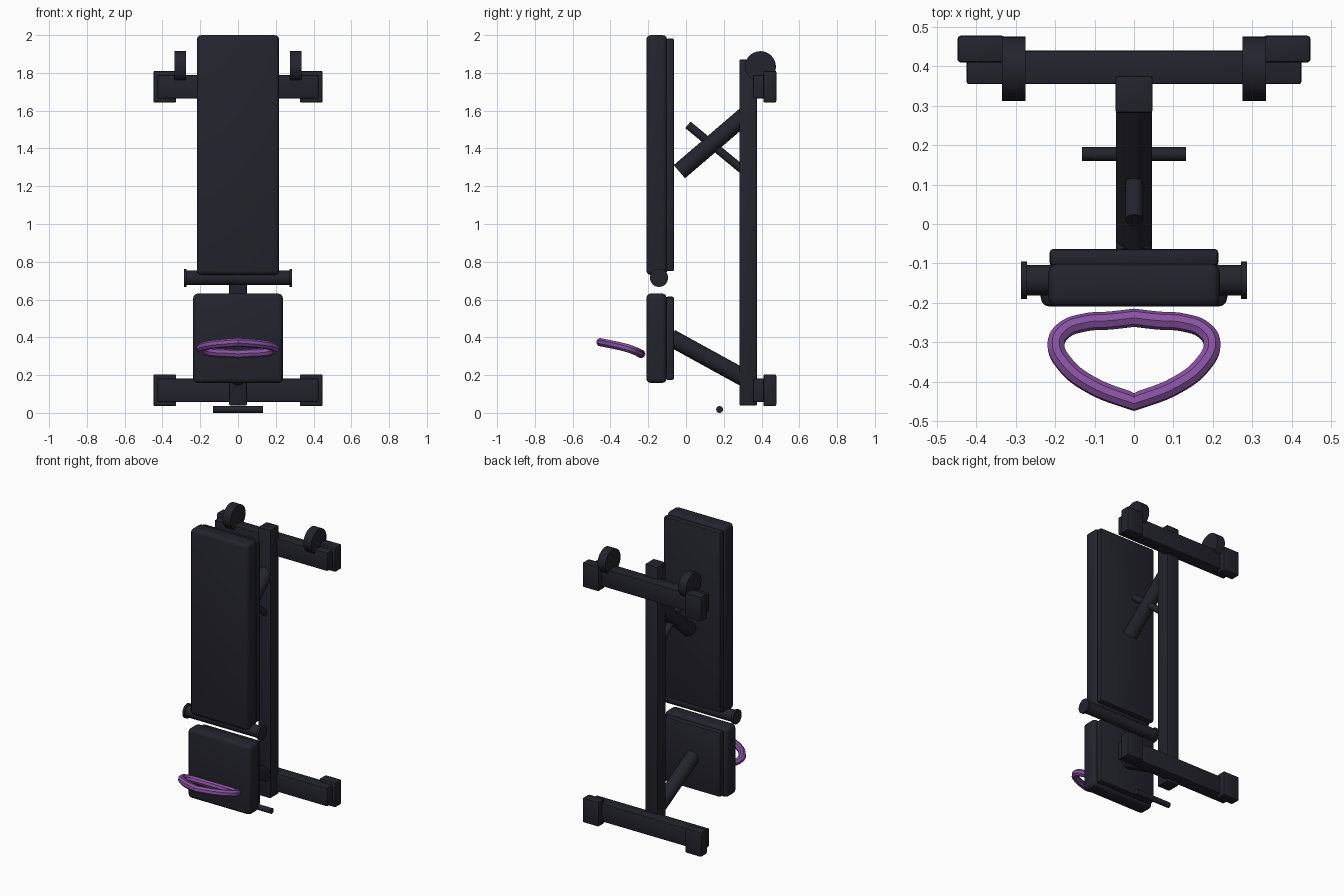
import bpy, bmesh, math
from mathutils import Vector

if "Cube" in bpy.data.objects:
    bpy.data.objects.remove(bpy.data.objects["Cube"], do_unlink=True)


def make_material(name, rgb):
    m = bpy.data.materials.new(name)
    m.use_nodes = True
    m.diffuse_color = (*rgb, 1)
    m.node_tree.nodes["Principled BSDF"].inputs["Base Color"].default_value = (*rgb, 1)
    return m


DARK = make_material("charcoal", (0.017, 0.017, 0.026))
PURPLE = make_material("purple", (0.25, 0.085, 0.36))


def smooth(ob, angle=35):
    bpy.ops.object.select_all(action='DESELECT')
    bpy.context.view_layer.objects.active = ob
    ob.select_set(True)
    bpy.ops.object.shade_smooth_by_angle(angle=math.radians(angle))


def add_object(name, bm, mat):
    me = bpy.data.meshes.new(name)
    bm.to_mesh(me)
    bm.free()
    me.materials.append(mat)
    ob = bpy.data.objects.new(name, me)
    bpy.context.collection.objects.link(ob)
    return ob


def box(name, x, y, z, bevel=0.006, segments=2):
    """Bevelled box from (min, max) ranges."""
    bm = bmesh.new()
    bmesh.ops.create_cube(bm, size=1)
    for v in bm.verts:
        v.co = [(r[0] + r[1]) / 2 + c * (r[1] - r[0]) for c, r in zip(v.co, (x, y, z))]
    bmesh.ops.bevel(bm, geom=bm.edges[:], offset=bevel, segments=segments,
                    profile=0.5, affect='EDGES')
    ob = add_object(name, bm, DARK)
    smooth(ob)
    return ob


def rod(name, a, b, radius, sides=32):
    """Capped cylinder between two points."""
    a, b = Vector(a), Vector(b)
    bm = bmesh.new()
    bmesh.ops.create_cone(bm, cap_ends=True, segments=sides, radius1=radius,
                          radius2=radius, depth=(b - a).length)
    bm.transform((b - a).to_track_quat('Z', 'Y').to_matrix().to_4x4())
    bmesh.ops.translate(bm, verts=bm.verts, vec=(a + b) / 2)
    ob = add_object(name, bm, DARK)
    smooth(ob)
    return ob


# Padded back and seat, each with a thin backing board
box("back_pad", (-0.218, 0.218), (-0.21, -0.1), (0.73, 2.0), 0.024, 3)
box("back_board", (-0.214, 0.214), (-0.105, -0.063), (0.75, 1.982), 0.01)
box("seat_pad", (-0.237, 0.237), (-0.21, -0.103), (0.158, 0.632), 0.024, 3)
box("seat_board", (-0.214, 0.214), (-0.108, -0.063), (0.175, 0.615), 0.01)

# Roller between the pads, with end caps
rod("roller", (-0.28, -0.143, 0.715), (0.28, -0.143, 0.715), 0.039)
for side, s in (("left", 1), ("right", -1)):
    rod(side + "_roller_cap", (s * 0.272, -0.143, 0.715),
        (s * 0.287, -0.143, 0.715), 0.048)

# Upright post
box("post", (-0.047, 0.047), (0.282, 0.376), (0.04, 1.87), 0.006)

# Cross beams with end blocks
for level, z in (("lower", 0.12), ("upper", 1.727)):
    box(level + "_beam", (-0.425, 0.425), (0.355, 0.44), (z - 0.062, z + 0.062))
    for side, s in (("left", 1), ("right", -1)):
        box(f"{level}_{side}_end_block", sorted((s * 0.327, s * 0.448)),
            (0.41, 0.478), (z - 0.084, z + 0.084), 0.008)

# Wheels on the upper beam
for side, s in (("left", 1), ("right", -1)):
    rod(side + "_wheel", (s * 0.276, 0.394, 1.833), (s * 0.335, 0.394, 1.833), 0.082)

# Struts and foot bar
rod("upper_strut", (0, -0.035, 1.277), (0, 0.33, 1.59), 0.046)
rod("thin_strut", (0, 0.01, 1.525), (0, 0.32, 1.27), 0.022)
rod("lower_strut", (0, -0.08, 0.398), (0, 0.32, 0.178), 0.046)
rod("foot_bar", (-0.132, 0.178, 0.018), (0.132, 0.178, 0.018), 0.018)

# Curved heart-shaped ring handle: half outline, mirrored into a closed curve
half = [(0, -0.238, 0.312), (0.06, -0.245, 0.316), (0.125, -0.25, 0.319),
        (0.178, -0.27, 0.328), (0.198, -0.305, 0.341), (0.176, -0.355, 0.354),
        (0.11, -0.408, 0.365), (0, -0.452, 0.374)]
points = half + [(-x, y, z) for x, y, z in half[-2:0:-1]]
curve = bpy.data.curves.new("ring_handle", 'CURVE')
curve.dimensions = '3D'
curve.resolution_u = 6
curve.bevel_depth = 0.023
curve.bevel_resolution = 2
spline = curve.splines.new('BEZIER')
spline.bezier_points.add(len(points) - 1)
spline.use_cyclic_u = True
for i, (bp, co) in enumerate(zip(spline.bezier_points, points)):
    bp.co = co
    kind = 'VECTOR' if i in (0, len(half) - 1) else 'AUTO'
    bp.handle_left_type = bp.handle_right_type = kind
curve.materials.append(PURPLE)
ring = bpy.data.objects.new("ring_handle", curve)
bpy.context.collection.objects.link(ring)
bpy.ops.object.select_all(action='DESELECT')
bpy.context.view_layer.objects.active = ring
ring.select_set(True)
bpy.ops.object.convert(target='MESH')
smooth(bpy.context.view_layer.objects.active, 30)
